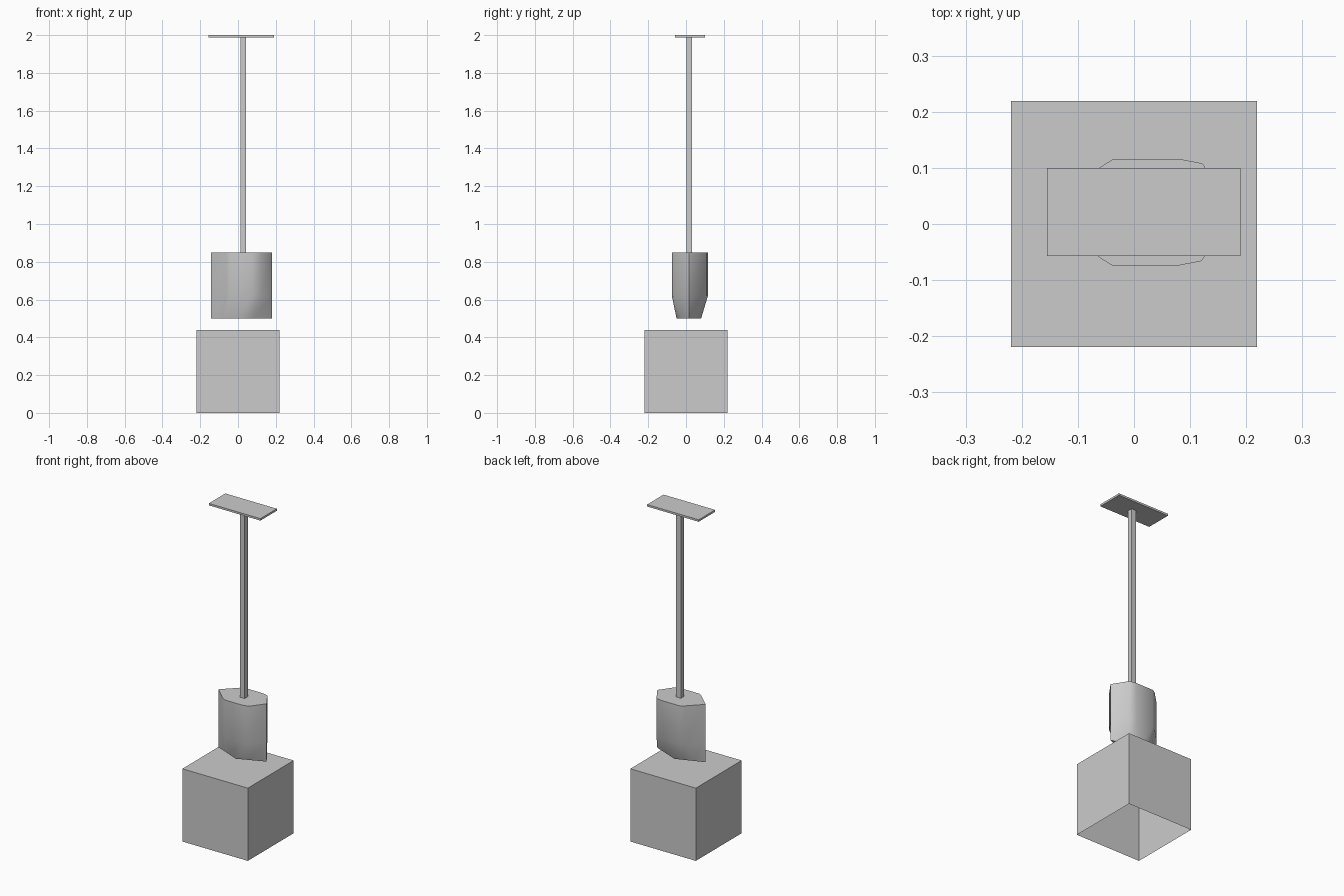
import bpy, bmesh, math

if "Cube" in bpy.data.objects:
    bpy.data.objects.remove(bpy.data.objects["Cube"])


def add_object(name, bm):
    bmesh.ops.recalc_face_normals(bm, faces=bm.faces)
    me = bpy.data.meshes.new(name)
    bm.to_mesh(me)
    bm.free()
    ob = bpy.data.objects.new(name, me)
    bpy.context.collection.objects.link(ob)
    return ob


def smooth(ob, degrees):
    bpy.ops.object.select_all(action='DESELECT')
    bpy.context.view_layer.objects.active = ob
    ob.select_set(True)
    bpy.ops.object.shade_smooth_by_angle(angle=math.radians(degrees))


def box(name, lo, hi, open_bottom=False):
    bm = bmesh.new()
    bmesh.ops.create_cube(bm, size=1)
    for v in bm.verts:
        v.co = [(a + b) / 2 + c * (b - a) for a, b, c in zip(lo, hi, v.co)]
    bm.normal_update()
    if open_bottom:
        down = [f for f in bm.faces if f.normal.z < -0.9]
        bm.normal_update()
        me = bpy.data.meshes.new(name)
        bmesh.ops.delete(bm, geom=down, context='FACES_ONLY')
        bm.to_mesh(me)
        bm.free()
        ob = bpy.data.objects.new(name, me)
        bpy.context.collection.objects.link(ob)
        return ob
    return add_object(name, bm)


# hollow base box, open underneath
box("base_box", (-0.219, -0.219, 0), (0.219, 0.219, 0.44), open_bottom=True)

# square shaft and flat plate on top
box("shaft", (0.012, 0.002, 0.85), (0.043, 0.032, 1.99))
box("top_plate", (-0.155, -0.057, 1.988), (0.19, 0.10, 2.0))

# blade block: pointed at both ends, tapering to a diamond at its lower edge
outline = [(-0.144, 0.018), (-0.06, -0.061), (-0.037, -0.075), (0.075, -0.075),
           (0.12, -0.066), (0.18, 0.017), (0.122, 0.108), (0.08, 0.116),
           (-0.037, 0.116), (-0.062, 0.1)]
diamond = [(-0.144, 0.018), (-0.08, -0.008), (-0.03, -0.029), (0.02, -0.05),
           (0.08, -0.025), (0.18, 0.017), (0.08, 0.056), (0.02, 0.08),
           (-0.03, 0.061), (-0.08, 0.042)]
bm = bmesh.new()
rings = [[bm.verts.new((x, y, z)) for x, y in pts]
         for pts, z in ((diamond, 0.50), (outline, 0.62), (outline, 0.85))]
for a, b in zip(rings, rings[1:]):
    for i in range(len(a)):
        j = (i + 1) % len(a)
        bm.faces.new((a[i], a[j], b[j], b[i]))
bm.faces.new(rings[0][::-1])
bm.faces.new(rings[-1])
smooth(add_object("blade", bm), 50)
